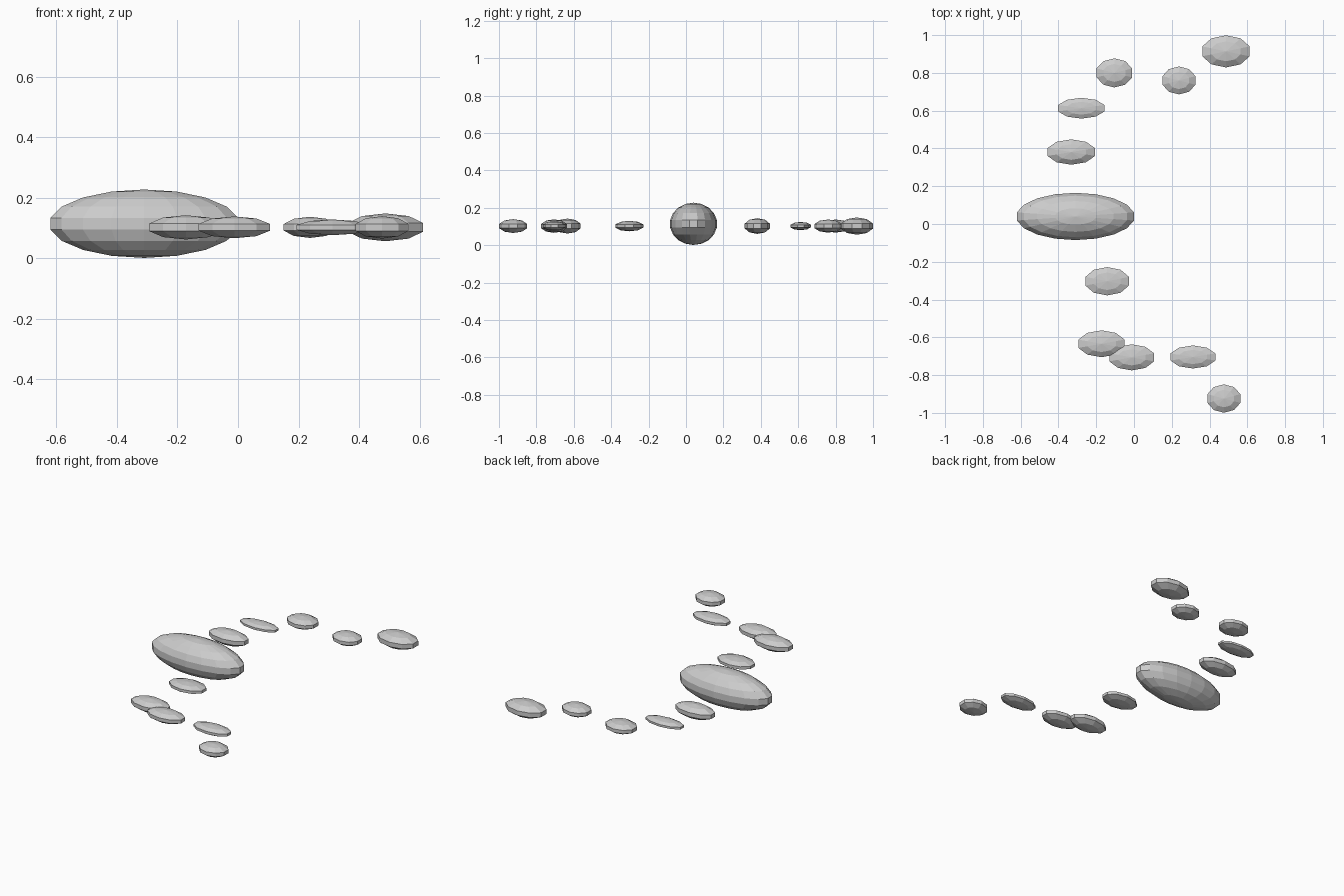
import bpy
import bmesh
from mathutils import Vector

if "Cube" in bpy.data.objects:
    bpy.data.objects.remove(bpy.data.objects["Cube"])


def ellipsoid(name, centre, half, segments, rings):
    """Flat-shaded ellipsoid whose outermost vertices match the half extents."""
    bm = bmesh.new()
    bmesh.ops.create_uvsphere(bm, u_segments=segments, v_segments=rings, radius=1)
    reach = [max(abs(v.co[i]) for v in bm.verts) for i in range(3)]
    bmesh.ops.scale(bm, vec=Vector(half[i] / reach[i] for i in range(3)), verts=bm.verts)
    mesh = bpy.data.meshes.new(name)
    bm.to_mesh(mesh)
    bm.free()
    obj = bpy.data.objects.new(name, mesh)
    obj.location = centre
    bpy.context.collection.objects.link(obj)
    return obj


# Large boulder in the middle of the arc
ellipsoid("large_boulder", (-0.31, 0.04, 0.114), (0.31, 0.125, 0.113), 18, 9)

# Flat stones along the two arms: x, y, half width, half depth, half height
STONE_Z = 0.102
arms = {
    "back": [
        (-0.332, 0.381, 0.126, 0.067, 0.042),
        (-0.279, 0.613, 0.123, 0.055, 0.022),
        (-0.104, 0.800, 0.094, 0.077, 0.035),
        (0.238, 0.760, 0.087, 0.074, 0.035),
        (0.487, 0.914, 0.125, 0.085, 0.046),
    ],
    "front": [
        (-0.142, -0.303, 0.115, 0.075, 0.028),
        (-0.172, -0.634, 0.122, 0.071, 0.040),
        (-0.012, -0.706, 0.118, 0.069, 0.036),
        (0.312, -0.704, 0.119, 0.061, 0.026),
        (0.476, -0.924, 0.087, 0.075, 0.037),
    ],
}
for side, stones in arms.items():
    for i, (x, y, rx, ry, rz) in enumerate(stones, 1):
        ellipsoid(f"{side}_stone_{i}", (x, y, STONE_Z), (rx, ry, rz), 10, 5)
